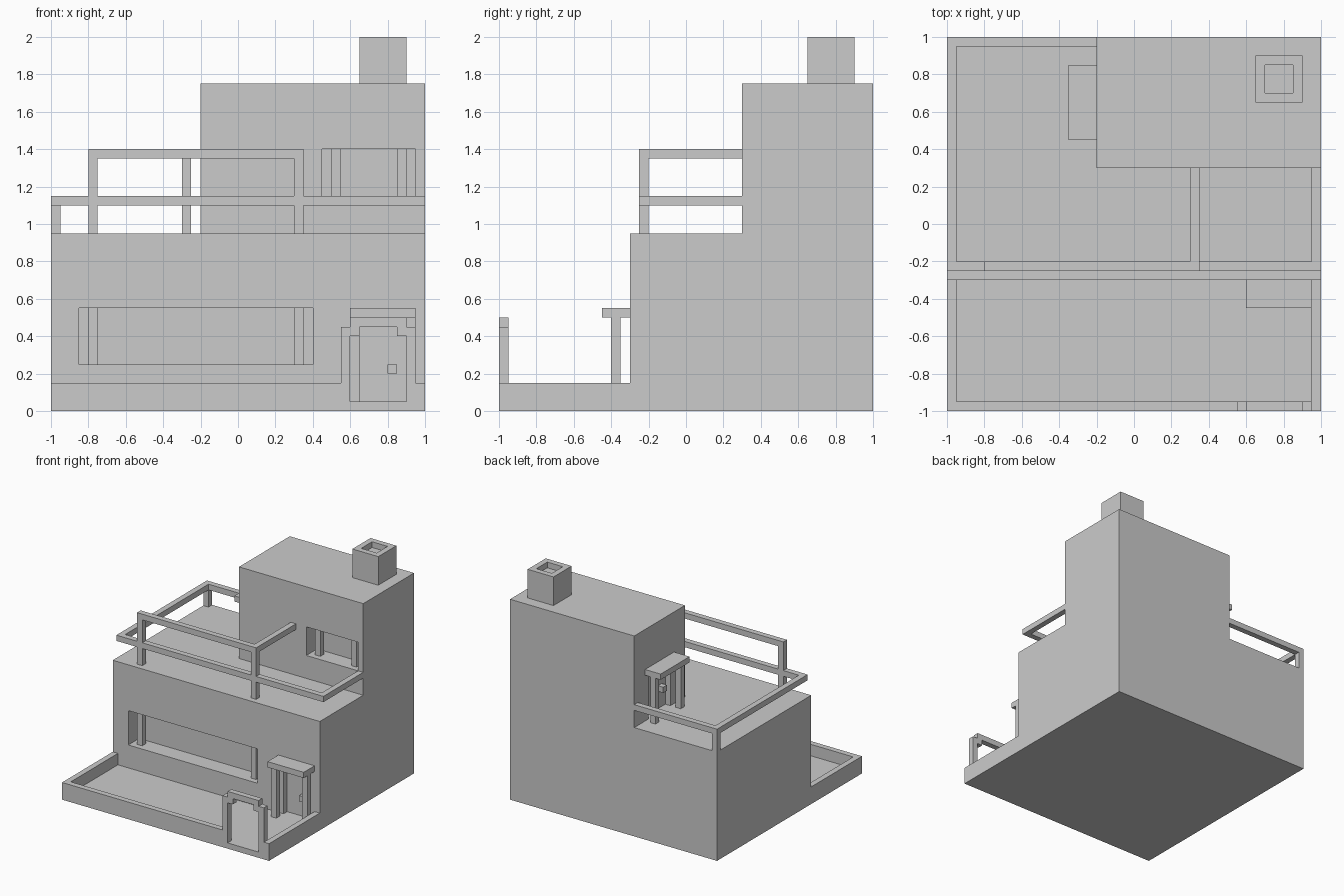
import bpy

if "Cube" in bpy.data.objects:
    bpy.data.objects.remove(bpy.data.objects["Cube"])


def box(name, x, y, z):
    """Axis-aligned box from (min, max) ranges."""
    verts = [(a, b, c) for c in z for a, b in
             ((x[0], y[0]), (x[1], y[0]), (x[1], y[1]), (x[0], y[1]))]
    faces = [(3, 2, 1, 0), (4, 5, 6, 7)]
    faces += [(i, (i + 1) % 4, (i + 1) % 4 + 4, i + 4) for i in range(4)]
    return mesh_object(name, verts, faces)


def mesh_object(name, verts, faces):
    mesh = bpy.data.meshes.new(name)
    mesh.from_pydata(verts, [], faces)
    mesh.update()
    obj = bpy.data.objects.new(name, mesh)
    bpy.context.collection.objects.link(obj)
    return obj


def extrude_front(name, profile, y0, y1):
    """Extrude an anticlockwise (x, z) outline along y."""
    n = len(profile)
    verts = [(x, y, z) for y in (y0, y1) for x, z in profile]
    faces = [tuple(range(n)), tuple(range(2 * n - 1, n - 1, -1))]
    faces += [((i + 1) % n, i, i + n, (i + 1) % n + n) for i in range(n)]
    return mesh_object(name, verts, faces)


def cut(obj, x, y, z):
    """Carve a box out of an object."""
    cutter = box("cutter", x, y, z)
    cutter.hide_render = True
    mod = obj.modifiers.new("recess", 'BOOLEAN')
    mod.operation, mod.solver, mod.object = 'DIFFERENCE', 'EXACT', cutter
    bpy.context.view_layer.objects.active = obj
    bpy.ops.object.modifier_apply(modifier=mod.name)
    bpy.data.objects.remove(cutter)


T = 0.05  # thickness of walls, posts and rails

# Ground storey with window and door recesses
ground = box("ground_storey", (-1, 1), (-0.3, 1), (0, 0.95))
cut(ground, (-0.85, 0.4), (-0.4, -0.15), (0.25, 0.55))
cut(ground, (0.65, 0.9), (-0.4, -0.25), (0.05, 0.5))

# Upper storey with window and terrace door recesses
upper = box("upper_storey", (-0.2, 1), (0.3, 1), (0.95, 1.75))
cut(upper, (0.45, 0.95), (0.2, 0.45), (1.15, 1.4))
cut(upper, (-0.3, -0.15), (0.5, 0.8), (0.9, 1.35))

# Chimney with flue
chimney = box("chimney", (0.65, 0.9), (0.65, 0.9), (1.75, 2))
cut(chimney, (0.7, 0.85), (0.7, 0.85), (1.95, 2.1))

# Window posts
for x in (-0.8, 0.3):
    box("lower_window_post", (x, x + T), (-0.25, -0.2), (0.25, 0.55))
for x in (0.5, 0.85):
    box("upper_window_post", (x, x + T), (0.35, 0.4), (1.15, 1.4))

# Front door porch
box("front_canopy", (0.6, 0.95), (-0.45, -0.3), (0.5, 0.55))
for x in (0.6, 0.9):
    box("front_canopy_post", (x, x + T), (-0.4, -0.35), (0.05, 0.5))
box("front_door_knob", (0.8, 0.85), (-0.3, -0.25), (0.2, 0.25))

# Terrace door porch
box("terrace_canopy", (-0.35, -0.2), (0.45, 0.85), (1.35, 1.4))
for y in (0.45, 0.8):
    box("terrace_canopy_post", (-0.3, -0.25), (y, y + T), (0.95, 1.35))
box("terrace_door_knob", (-0.2, -0.15), (0.55, 0.6), (1.1, 1.15))

# Yard floor and side walls
box("yard_floor", (-0.95, 0.95), (-0.95, -0.3), (0, 0.05))
for x in (-1, 0.95):
    box("yard_side_wall", (x, x + T), (-0.95, -0.3), (0, 0.15))

# Yard front wall with gateway
wall = extrude_front("yard_front_wall", [
    (-1, 0), (1, 0), (1, 0.15), (0.95, 0.15), (0.95, 0.45), (0.9, 0.45),
    (0.9, 0.5), (0.6, 0.5), (0.6, 0.45), (0.55, 0.45), (0.55, 0.15),
    (-1, 0.15)], -1, -0.95)
cut(wall, (0.6, 0.9), (-1.1, -0.9), (0.05, 0.4))
cut(wall, (0.65, 0.85), (-1.1, -0.9), (0.3, 0.45))

# Terrace lower rail
RAIL = (1.1, 1.15)
box("front_rail", (-1, 1), (-0.25, -0.2), RAIL)
box("left_rail", (-1, -0.95), (-0.2, 1), RAIL)
box("back_rail", (-0.95, -0.2), (0.95, 1), RAIL)
box("right_rail", (0.95, 1), (-0.2, 0.3), RAIL)
box("back_corner_post", (-1, -0.95), (0.95, 1), (0.95, 1.1))

# Terrace tall posts and upper beams
for x in (-0.8, 0.3):
    box("terrace_post", (x, x + T), (-0.25, -0.2), (0.95, 1.35))
box("front_beam", (-0.8, 0.35), (-0.25, -0.2), (1.35, 1.4))
box("side_beam", (0.3, 0.35), (-0.2, 0.3), (1.35, 1.4))
